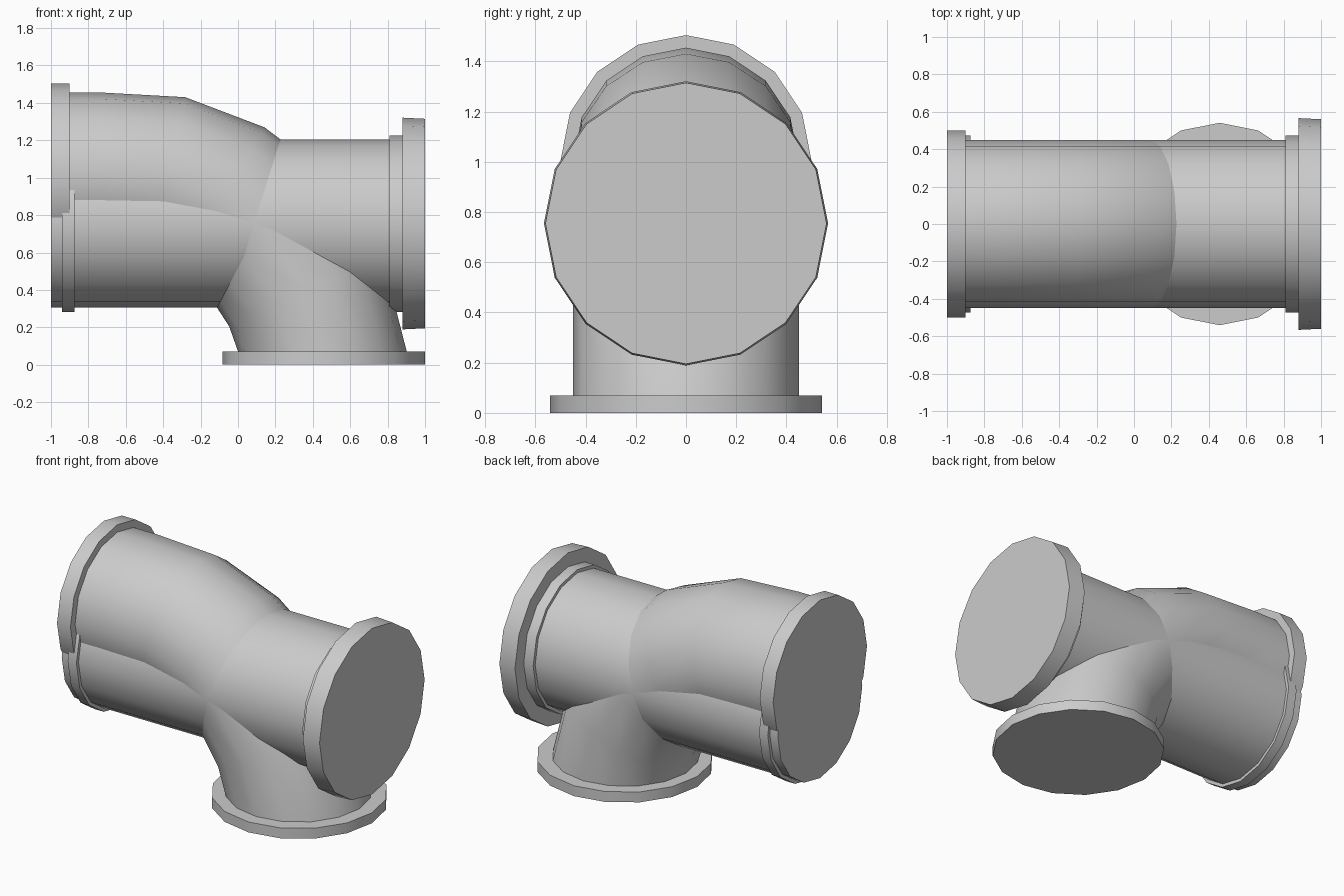
import bpy
import bmesh
from math import cos, sin, pi, radians
from mathutils import Vector

SIDES = 16

cube = bpy.data.objects.get("Cube")
if cube:
    bpy.data.objects.remove(cube, do_unlink=True)

grey = bpy.data.materials.new("light grey")
grey.use_nodes = True
colour = (0.6, 0.6, 0.6, 1)
grey.diffuse_color = colour
grey.node_tree.nodes["Principled BSDF"].inputs["Base Color"].default_value = colour


def pipe(name, path, radii, start=None, end=None):
    """Capped round tube through (x, z) points, with optional end directions."""
    points = [Vector((x, 0, z)) for x, z in path]
    steps = [(b - a).normalized() for a, b in zip(points, points[1:])]
    dirs = [steps[0]] + [(a + b).normalized() for a, b in zip(steps, steps[1:])] + [steps[-1]]
    if start:
        dirs[0] = Vector(start)
    if end:
        dirs[-1] = Vector(end)
    across = Vector((0, 1, 0))
    bm = bmesh.new()
    rings = []
    for p, d, r in zip(points, dirs, radii):
        up = d.cross(across)
        angles = [2 * pi * i / SIDES for i in range(SIDES)]
        rings.append([bm.verts.new(p + r * (cos(a) * up + sin(a) * across)) for a in angles])
    for lower, upper in zip(rings, rings[1:]):
        for i in range(SIDES):
            j = (i + 1) % SIDES
            bm.faces.new((lower[i], lower[j], upper[j], upper[i]))
    bm.faces.new(rings[0])
    bm.faces.new(rings[-1])
    bmesh.ops.recalc_face_normals(bm, faces=bm.faces)
    mesh = bpy.data.meshes.new(name)
    bm.to_mesh(mesh)
    bm.free()
    mesh.materials.append(grey)
    obj = bpy.data.objects.new(name, mesh)
    bpy.context.collection.objects.link(obj)
    bpy.ops.object.select_all(action="DESELECT")
    obj.select_set(True)
    bpy.context.view_layer.objects.active = obj
    bpy.ops.object.shade_smooth_by_angle(angle=radians(35))
    return obj


AXIS = 0.755   # height of the straight run
UPPER = 1.005  # height of the branch inlet
OUTLET = 0.4575
R = 0.45

# Straight run with its collars and end flange
pipe("main_pipe", [(-1, AXIS), (0.95, AXIS)], [R, R])
pipe("left_collar", [(-0.94, AXIS), (-0.875, AXIS)], [0.472, 0.472])
pipe("right_collar", [(0.81, AXIS), (0.9, AXIS)], [0.472, 0.472])
pipe("right_flange", [(0.88, AXIS), (1, AXIS)], [0.566, 0.56])

# Branch sweeping from the upper inlet down to the outlet
bend = [(-0.95, UPPER), (-0.73, UPPER), (-0.374, 0.99), (-0.075, 0.875),
        (0.16, 0.7), (0.363, 0.39), (OUTLET, 0.05)]
pipe("branch_bend", bend, [R] * len(bend), start=(1, 0, 0), end=(0, 0, -1))
pipe("branch_inlet_flange", [(-1, UPPER), (-0.9, UPPER)], [0.5, 0.5])
pipe("outlet_flange", [(OUTLET, 0), (OUTLET, 0.07)], [0.541, 0.541])
